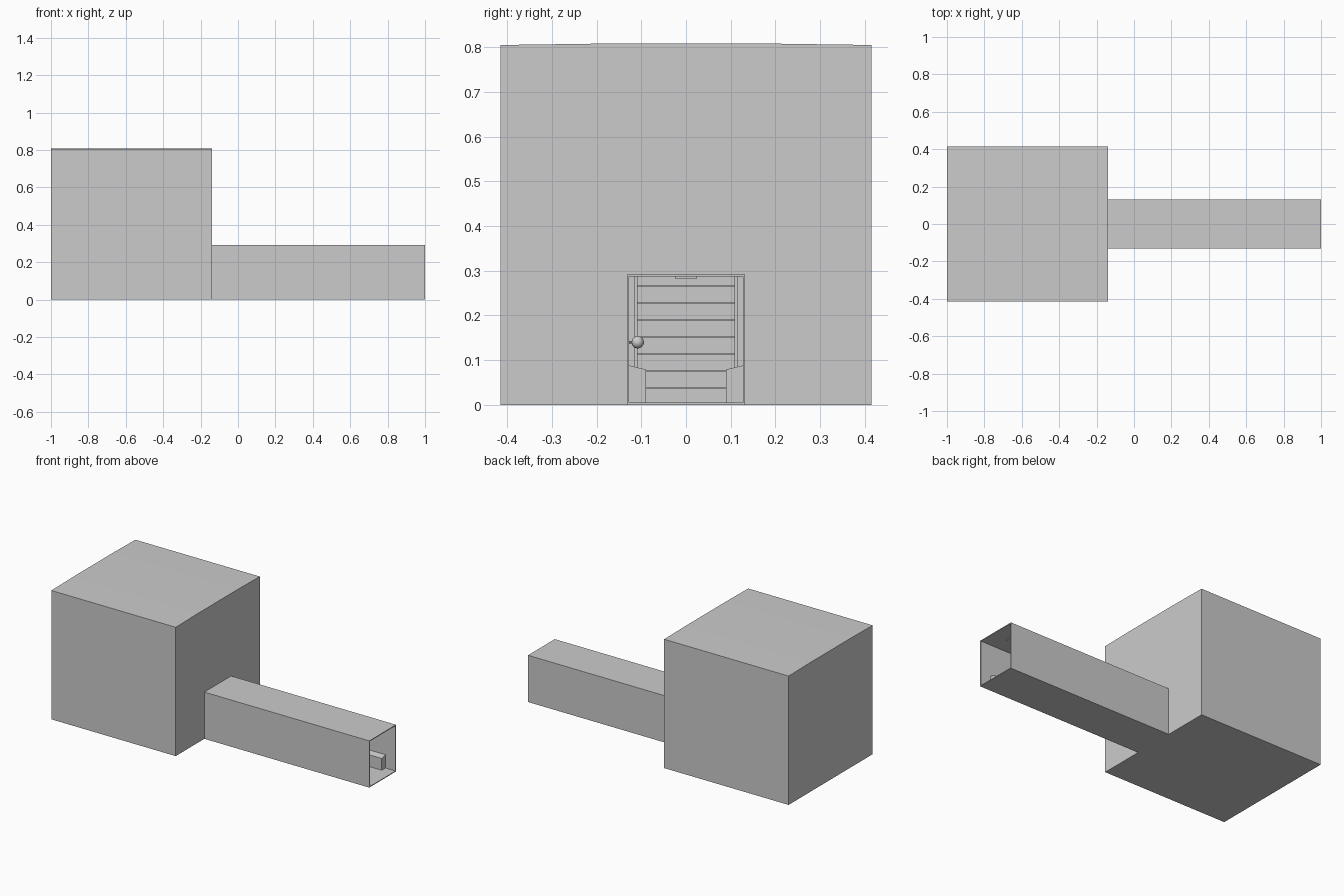
import bpy, bmesh, math

if "Cube" in bpy.data.objects:
    bpy.data.objects.remove(bpy.data.objects["Cube"])


def mesh_object(name, bm):
    bmesh.ops.recalc_face_normals(bm, faces=bm.faces)
    me = bpy.data.meshes.new(name)
    bm.to_mesh(me)
    bm.free()
    ob = bpy.data.objects.new(name, me)
    bpy.context.collection.objects.link(ob)
    return ob


def box(name, x0, x1, y0, y1, z0, z1):
    return extrude(name, [(y0, z0), (y1, z0), (y1, z1), (y0, z1)], x0, x1)


def extrude(name, profile, x0, x1):
    """Closed (y, z) profile extruded along x."""
    bm = bmesh.new()
    a = [bm.verts.new((x0, y, z)) for y, z in profile]
    b = [bm.verts.new((x1, y, z)) for y, z in profile]
    n = len(profile)
    bm.faces.new(a)
    bm.faces.new(b)
    for i in range(n):
        j = (i + 1) % n
        bm.faces.new((a[i], a[j], b[j], b[i]))
    return mesh_object(name, bm)


T = 0.005            # wall thickness
X0, XW, X1 = -1.0, -0.14, 1.0
RY, RZ = 0.415, 0.805
CY, CZ = 0.132, 0.292

# Square room, open where the corridor joins
box("room_floor", X0, XW, -RY, RY, 0, T)
box("room_back_wall", X0, X0 + T, -RY, RY, T, RZ - T)
extrude("room_roof", [(-RY, RZ - T), (RY, RZ - T), (RY, RZ), (0.2, RZ + 0.003),
                      (-0.2, RZ + 0.003), (-RY, RZ)], X0, XW)
box("room_front_wall_upper", XW - T, XW, -RY + T, RY - T, CZ - T, RZ - T)

# Corridor shell, open at the far end
box("corridor_floor", XW, X1, -CY, CY, 0, T)
box("corridor_ceiling", XW, X1, -CY, CY, CZ - T, CZ)

# Paired parts on both sides
for s, side in ((-1, "right"), (1, "left")):
    def sided(name, x0, x1, ya, yb, z0, z1):
        lo, hi = sorted((s * ya, s * yb))
        box(f"{name}_{side}", x0, x1, lo, hi, z0, z1)
    sided("room_side_wall", X0 + T, XW, RY - T, RY, T, RZ - T)
    sided("room_front_wall", XW - T, XW, CY - T, RY - T, T, CZ - T)
    sided("corridor_wall", XW, X1, CY - T, CY, T, CZ - T)
    sided("doorway_jamb", XW - T, XW + 0.01, 0.115, CY - T, T, CZ - T)
    sided("doorway_trim", XW - T, XW + 0.005, 0.108, 0.115, T, CZ - T)
    # Counter with a sloping top
    extrude(f"counter_{side}", [(s * (CY - T), T), (s * 0.09, T), (s * 0.09, 0.079),
                                (s * (CY - T), 0.088)], XW + 0.01, 0.93)

# Horizontal boards lining the back of the room
for i in range(21):
    box(f"wall_board_{i + 1}", X0 + T, X0 + 0.02, -RY + T, RY - T,
        max(T, i * 0.038 + 0.001), (i + 1) * 0.038 - 0.001)

# Ceiling light strip
box("ceiling_light", 0.0, 0.9, -0.025, 0.025, CZ - T - 0.004, CZ - T)

# Round wall knob on a short stem
bpy.ops.mesh.primitive_uv_sphere_add(segments=16, ring_count=8, radius=0.014,
                                     location=(0.2, -0.108, 0.14))
bpy.context.object.name = "wall_knob"
bpy.ops.object.shade_smooth_by_angle()
bpy.ops.mesh.primitive_cylinder_add(vertices=8, radius=0.003, depth=0.012,
                                    location=(0.2, -0.122, 0.14),
                                    rotation=(math.pi / 2, 0, 0))
bpy.context.object.name = "wall_knob_stem"
